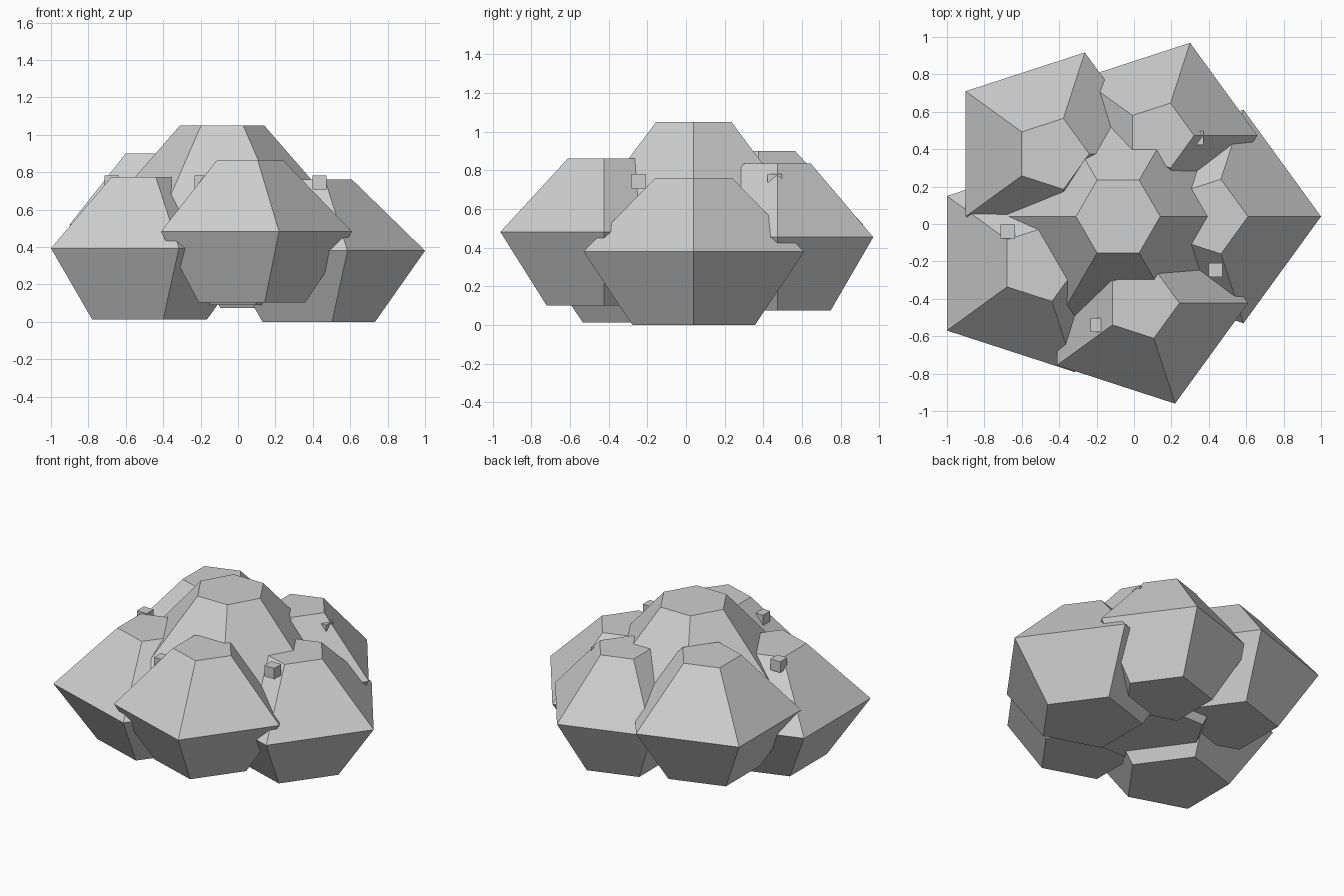
import bpy, bmesh
from math import cos, sin, tau

cube = bpy.data.objects.get("Cube")
if cube:
    bpy.data.objects.remove(cube, do_unlink=True)

grey = bpy.data.materials.new("light_grey")
grey.use_nodes = True
colour = (0.62, 0.62, 0.62, 1)
grey.diffuse_color = colour
grey.node_tree.nodes["Principled BSDF"].inputs["Base Color"].default_value = colour


def add_object(name, bm, location):
    bmesh.ops.recalc_face_normals(bm, faces=bm.faces)
    mesh = bpy.data.meshes.new(name)
    bm.to_mesh(mesh)
    bm.free()
    mesh.materials.append(grey)
    obj = bpy.data.objects.new(name, mesh)
    obj.location = location
    bpy.context.collection.objects.link(obj)


def clump(name, sides, location, radius, half_height):
    """Faceted lump: three stacked rings, widest in the middle."""
    bm = bmesh.new()
    rings = []
    for scale, z in ((0.555, -half_height), (1, 0), (0.35, half_height)):
        rings.append([bm.verts.new((radius * scale * cos(tau * i / sides),
                                    radius * scale * sin(tau * i / sides), z))
                      for i in range(sides)])
    for low, high in zip(rings, rings[1:]):
        for i in range(sides):
            j = (i + 1) % sides
            bm.faces.new((low[i], low[j], high[j], high[i]))
    bm.faces.new(rings[0][::-1])
    bm.faces.new(rings[-1])
    add_object(name, bm, location)


def berry(name, location):
    """Small cube sitting among the clumps."""
    bm = bmesh.new()
    bmesh.ops.create_cube(bm, size=0.075)
    add_object(name, bm, location)


# Tall middle clump
clump("centre_clump", 6, (-0.085, 0.04, 0.57), 0.643, 0.48)

# Ring of five outer clumps
for name, location, radius in (
        ("right_side_clump", (0.40, 0.04, 0.38), 0.60),
        ("back_clump", (0.139, 0.473, 0.455), 0.521),
        ("back_corner_clump", (-0.439, 0.375, 0.52), 0.57),
        ("front_corner_clump", (-0.505, -0.21, 0.393), 0.612),
        ("front_clump", (0.045, -0.423, 0.482), 0.565)):
    clump(name, 5, location, radius, 0.38)

# Berries
for name, location in (
        ("berry_right", (0.435, -0.245, 0.745)),
        ("berry_back", (0.335, 0.46, 0.745)),
        ("berry_left", (-0.675, -0.04, 0.745)),
        ("berry_front", (-0.195, -0.54, 0.745))):
    berry(name, location)
